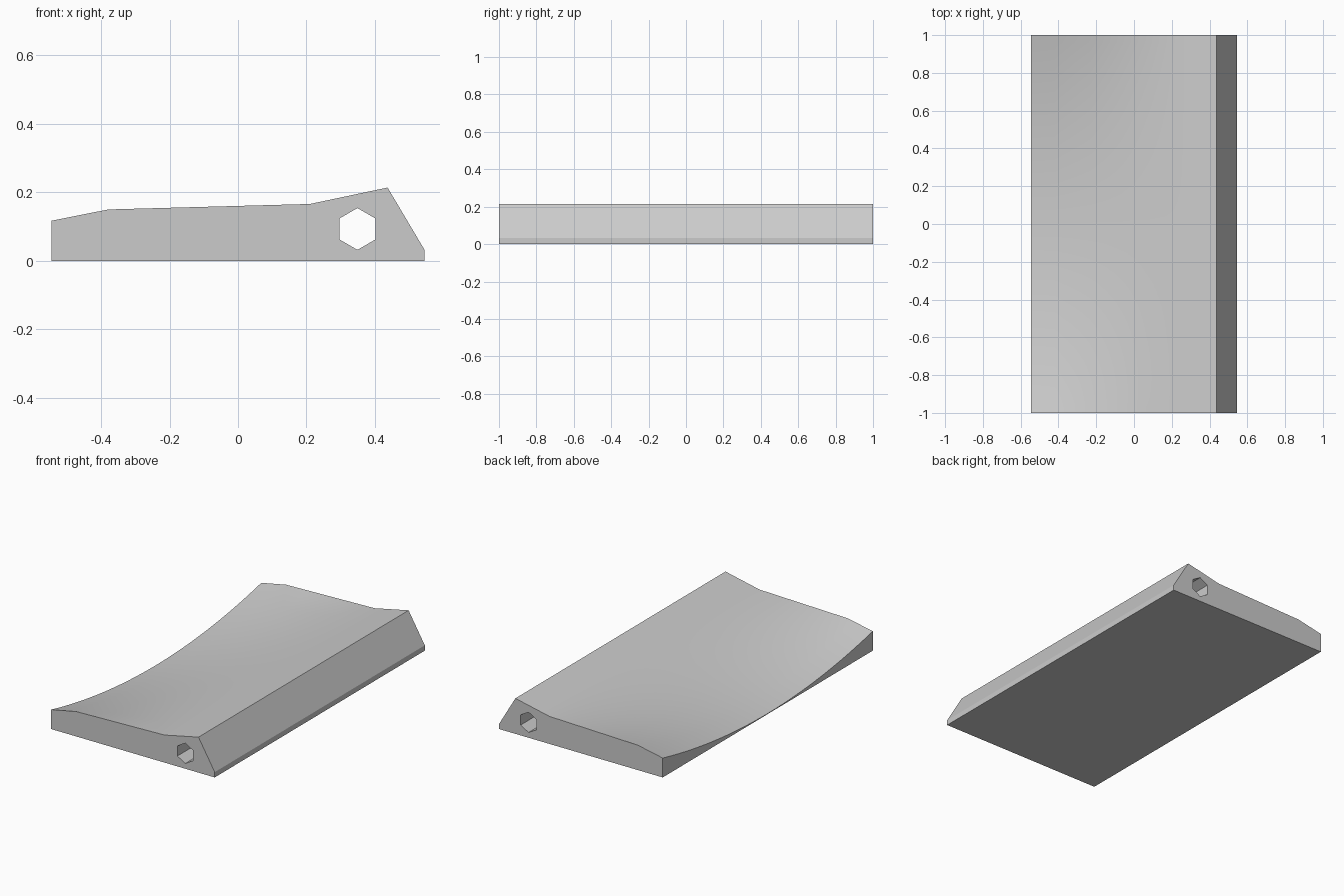
import bpy
import bmesh
import math
from mathutils import Matrix

cube = bpy.data.objects.get("Cube")
if cube:
    bpy.data.objects.remove(cube, do_unlink=True)

# Flat grey for the whole block
grey = bpy.data.materials.new("grey")
grey.use_nodes = True
colour = (0.6, 0.6, 0.6, 1)
grey.diffuse_color = colour
grey.node_tree.nodes["Principled BSDF"].inputs["Base Color"].default_value = colour

HALF_X, RIDGE_X, RIDGE_Z = 0.545, 0.437, 0.214
DIP_Z = 0.004       # height of the low edge at mid length
ROWS = 48
END_TOP = [(-HALF_X, 0.117), (-0.379, 0.150), (0.21, 0.166), (RIDGE_X, RIDGE_Z)]


def top_profile(y):
    """Top line at y: the end profile blended into a straight slope mid length."""
    points = []
    steps = 4
    for (xa, za), (xb, zb) in zip(END_TOP, END_TOP[1:]):
        for i in range(steps):
            t = i / steps
            points.append((xa + (xb - xa) * t, za + (zb - za) * t))
    points.append(END_TOP[-1])
    result = []
    for x, z in points:
        straight = DIP_Z + (RIDGE_Z - DIP_Z) * (x + HALF_X) / (RIDGE_X + HALF_X)
        result.append((x, straight + (z - straight) * y * y))
    return result


def make_object(name, bm):
    bmesh.ops.recalc_face_normals(bm, faces=bm.faces)
    mesh = bpy.data.meshes.new(name)
    bm.to_mesh(mesh)
    bm.free()
    mesh.materials.append(grey)
    obj = bpy.data.objects.new(name, mesh)
    bpy.context.collection.objects.link(obj)
    return obj


# Block: cross-sections lofted along y and capped at both ends
bm = bmesh.new()
rings = []
for r in range(ROWS + 1):
    y = -1 + 2 * r / ROWS
    section = [(-HALF_X, 0)] + top_profile(y) + [(HALF_X, 0.032), (HALF_X, 0)]
    rings.append([bm.verts.new((x, y, z)) for x, z in section])
for a, b in zip(rings, rings[1:]):
    for i in range(len(a)):
        j = (i + 1) % len(a)
        bm.faces.new((a[i], a[j], b[j], b[i]))
bm.faces.new(rings[0])
bm.faces.new(rings[-1])
block = make_object("curved_block", bm)

# Hexagonal bore running the full length
bm = bmesh.new()
turn = Matrix.Rotation(math.radians(90), 4, 'X') @ Matrix.Rotation(math.radians(30), 4, 'Z')
bmesh.ops.create_cone(bm, cap_ends=True, segments=6, radius1=0.061, radius2=0.061,
                      depth=2.4, matrix=Matrix.Translation((0.349, 0, 0.093)) @ turn)
# Keep two corners pointing straight up and down
top = max(bm.verts, key=lambda v: v.co.z).co
if abs(top.x - 0.349) > 0.01:
    bmesh.ops.rotate(bm, verts=bm.verts, cent=(0.349, 0, 0.093),
                     matrix=Matrix.Rotation(math.radians(30), 3, 'Y'))
cutter = make_object("bore_cutter", bm)
cutter.hide_render = True

cut = block.modifiers.new("bore", 'BOOLEAN')
cut.operation = 'DIFFERENCE'
cut.solver = 'EXACT'
cut.object = cutter

bpy.ops.object.select_all(action='DESELECT')
block.select_set(True)
bpy.context.view_layer.objects.active = block
bpy.ops.object.modifier_apply(modifier=cut.name)
bpy.data.objects.remove(cutter, do_unlink=True)
bpy.ops.object.shade_smooth_by_angle(angle=math.radians(25))
